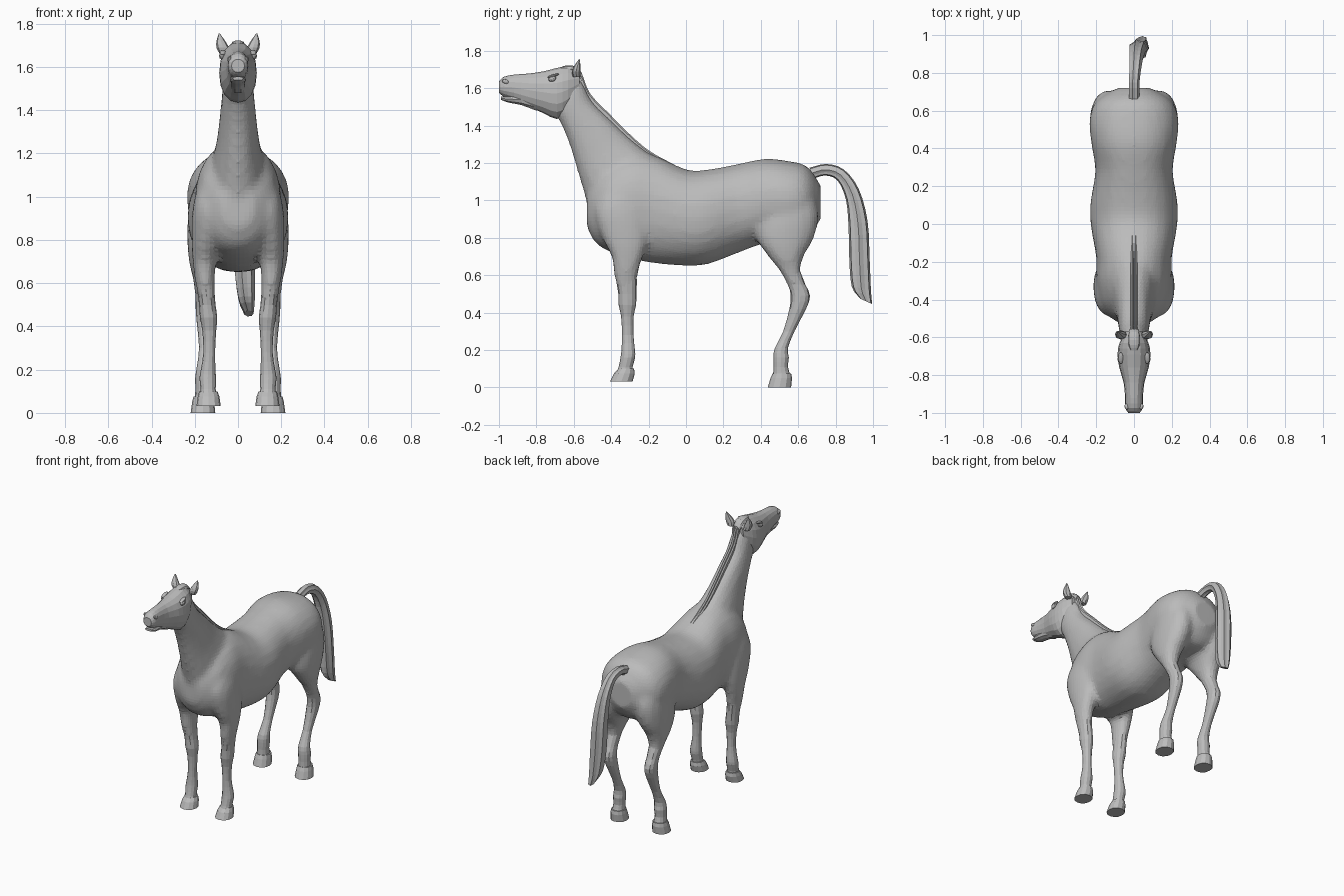
import bpy, bmesh, math
from mathutils import Vector, Matrix

cube = bpy.data.objects.get("Cube")
if cube:
    bpy.data.objects.remove(cube, do_unlink=True)

coat = bpy.data.materials.new("grey coat")
coat.use_nodes = True
coat.diffuse_color = (.5, .5, .5, 1)
coat.node_tree.nodes["Principled BSDF"].inputs["Base Color"].default_value = coat.diffuse_color


def smooth_path(stations, steps):
    """Catmull-Rom interpolation through the cross-section stations."""
    pts = [Vector(s) for s in stations]
    pts = [pts[0] * 2 - pts[1]] + pts + [pts[-1] * 2 - pts[-2]]
    out = []
    for a, b, c, d in zip(pts, pts[1:], pts[2:], pts[3:]):
        for i in range(steps):
            t = i / steps
            out.append(b + (c - a) * t / 2 + (a * 2 - b * 5 + c * 4 - d) * t * t / 2
                       + (b * 3 - a - c * 3 + d) * t ** 3 / 2)
    return out + [pts[-2]]


def loft(bm, stations, side=1, sides=16, steps=3, power=.92, groove=0):
    """Skin oval rings; each station is front y, z, back y, z, centre x, half width."""
    rings = []
    for ya, za, yb, zb, x, w in smooth_path(stations, steps):
        ring = []
        for i in range(sides):
            a = math.tau * i / sides
            r = 1 - groove * (i % 2)
            c = math.copysign(abs(math.cos(a)) ** power, math.cos(a)) * r
            s = math.copysign(abs(math.sin(a)) ** power, math.sin(a)) * r
            ring.append(bm.verts.new((side * (x + c * w), (ya + yb + (yb - ya) * s) / 2,
                                      (za + zb + (zb - za) * s) / 2)))
        rings.append(ring)
    for lower, upper in zip(rings, rings[1:]):
        for i in range(sides):
            j = (i + 1) % sides
            bm.faces.new((lower[i], lower[j], upper[j], upper[i]))
    bm.faces.new(rings[0])
    bm.faces.new(rings[-1])


def finish(name, bm):
    bmesh.ops.recalc_face_normals(bm, faces=bm.faces[:])
    mesh = bpy.data.meshes.new(name)
    bm.to_mesh(mesh)
    bm.free()
    mesh.materials.append(coat)
    obj = bpy.data.objects.new(name, mesh)
    bpy.context.collection.objects.link(obj)
    return obj


def loft_object(name, stations, **options):
    bm = bmesh.new()
    loft(bm, stations, **options)
    return finish(name, bm)


def ellipsoid(name, centre, radii, turn=0):
    bm = bmesh.new()
    bmesh.ops.create_uvsphere(bm, u_segments=10, v_segments=6, radius=1)
    bm.transform(Matrix.Translation(centre) @ Matrix.Rotation(turn, 4, "X")
                 @ Matrix.Diagonal((*radii, 1)))
    return finish(name, bm)


def upright(rows):
    """Cross-sections standing across y: y, bottom, top, half width."""
    return [(y, low, y, top, 0, w) for y, low, top, w in rows]


def level(rows):
    """Cross-sections lying across z: z, front, back, centre x, half width."""
    return [(f, z, b, z, x, w) for z, f, b, x, w in rows]


# Trunk, neck and limb roots
torso = upright([
    (-.53, .86, 1.04, .07), (-.49, .78, 1.12, .13), (-.42, .73, 1.19, .18),
    (-.3, .69, 1.25, .2), (-.18, .665, 1.245, .2), (0, .65, 1.165, .23),
    (.12, .66, 1.165, .23), (.28, .72, 1.195, .205), (.42, .77, 1.222, .225),
    (.55, .78, 1.21, .237), (.65, .8, 1.18, .2), (.72, .9, 1.08, .09)])
neck = [
    (-.5, .9, -.1, 1.18, 0, .13), (-.54, 1.02, -.18, 1.24, 0, .125),
    (-.585, 1.17, -.29, 1.325, 0, .1), (-.625, 1.3, -.4, 1.43, 0, .085),
    (-.67, 1.41, -.5, 1.53, 0, .075), (-.71, 1.48, -.55, 1.63, 0, .068),
    (-.7, 1.58, -.6, 1.68, 0, .05)]
fore_upper = level([
    (1.1, -.42, -.24, .11, .06), (.95, -.49, -.2, .125, .085),
    (.8, -.45, -.2, .145, .07), (.7, -.4, -.23, .155, .055),
    (.6, -.385, -.257, .152, .045), (.5, -.365, -.265, .14, .037)])
hind_upper = level([
    (1.08, .42, .67, .11, .09), (.93, .38, .71, .13, .1),
    (.8, .375, .685, .145, .09), (.7, .44, .63, .16, .067),
    (.61, .51, .612, .163, .045), (.52, .55, .65, .16, .036)])

bm = bmesh.new()
loft(bm, torso, sides=24)
loft(bm, neck)
for side in (-1, 1):
    loft(bm, fore_upper, side)
    loft(bm, hind_upper, side)
body = finish("body", bm)
remesh = body.modifiers.new("Blend", "REMESH")
remesh.mode = "VOXEL"
remesh.voxel_size = .02
soften = body.modifiers.new("Soften", "SMOOTH")
soften.factor = .5
soften.iterations = 5

# Lower legs and hooves
fore_lower = level([
    (.58, -.375, -.262, .15, .04), (.5, -.362, -.265, .142, .038),
    (.44, -.36, -.267, .136, .04), (.38, -.347, -.28, .133, .032),
    (.28, -.342, -.281, .133, .027), (.2, -.345, -.273, .138, .034),
    (.16, -.35, -.272, .14, .038), (.11, -.36, -.285, .138, .035),
    (.07, -.375, -.285, .137, .038)])
hind_lower = level([
    (.63, .5, .607, .163, .045), (.55, .545, .638, .16, .037),
    (.49, .56, .663, .158, .038), (.42, .553, .642, .155, .036),
    (.3, .52, .58, .152, .028), (.21, .475, .545, .155, .036),
    (.16, .467, .55, .158, .04), (.11, .468, .545, .16, .037),
    (.06, .465, .56, .16, .04)])
fore_hoof = level([(.1, -.36, -.278, .137, .042), (.075, -.385, -.274, .136, .05),
                   (.032, -.406, -.285, .136, .056)])
hind_hoof = level([(.075, .463, .562, .16, .046), (.05, .452, .567, .161, .051),
                   (0, .437, .562, .162, .057)])
for side, word in ((1, "left"), (-1, "right")):
    loft_object(f"front_leg_{word}", fore_lower, side=side, sides=12, steps=2)
    loft_object(f"back_leg_{word}", hind_lower, side=side, sides=12, steps=2)
    loft_object(f"front_hoof_{word}", fore_hoof, side=side, sides=12, steps=1)
    loft_object(f"back_hoof_{word}", hind_hoof, side=side, sides=12, steps=1)

# Head and lower jaw
loft_object("head", upright([
    (-1, 1.575, 1.635, .03), (-.975, 1.555, 1.66, .046), (-.92, 1.535, 1.672, .047),
    (-.84, 1.5, 1.678, .055), (-.76, 1.465, 1.69, .078), (-.69, 1.435, 1.708, .087),
    (-.63, 1.47, 1.715, .077), (-.57, 1.56, 1.69, .045)]), steps=2)
loft_object("lower_jaw", upright([
    (-.99, 1.538, 1.555, .025), (-.95, 1.522, 1.56, .037),
    (-.88, 1.508, 1.57, .036), (-.8, 1.477, 1.58, .04)]), sides=10, steps=2)

# Face details and ears
ear = [(-.605, 1.66, -.565, 1.66, .062, .022), (-.61, 1.69, -.565, 1.685, .07, .029),
       (-.597, 1.72, -.565, 1.715, .079, .021), (-.572, 1.755, -.566, 1.752, .086, .003)]
for side, word in ((1, "left"), (-1, "right")):
    loft_object(f"ear_{word}", ear, side=side, sides=8, steps=2)
    ellipsoid(f"eye_{word}", (side * .074, -.715, 1.65), (.014, .022, .015), .4)
    ellipsoid(f"brow_{word}", (side * .07, -.71, 1.666), (.016, .032, .008), .3)
    ellipsoid(f"nostril_{word}", (side * .038, -.965, 1.635), (.012, .02, .013), -.5)

# Mane strands along the crest, and forelock
crest = [(-.07, 1.18), (-.2, 1.252), (-.3, 1.335), (-.42, 1.455), (-.52, 1.56), (-.565, 1.67)]
for side, word in ((1, "left"), (-1, "right")):
    loft_object(f"mane_{word}", [(y - .03, z - .03, y + .008, z + .01, .009, .01)
                                 for y, z in crest], side=side, sides=8)
loft_object("forelock", upright([
    (-.67, 1.695, 1.712, .018), (-.64, 1.69, 1.722, .03),
    (-.59, 1.67, 1.718, .033), (-.555, 1.63, 1.68, .022)]), sides=10, steps=2)

# Tail with lengthwise hair grooves
loft_object("tail", [
    (.68, 1.115, .66, 1.175, 0, .028), (.745, 1.132, .75, 1.195, 0, .029),
    (.81, 1.105, .845, 1.165, .006, .033), (.855, 1.0, .925, 1.06, .012, .04),
    (.868, .85, .972, .89, .02, .048), (.872, .68, .983, .69, .028, .05),
    (.885, .54, .99, .52, .038, .04), (.93, .475, .996, .445, .05, .022)],
    sides=14, groove=.16)
